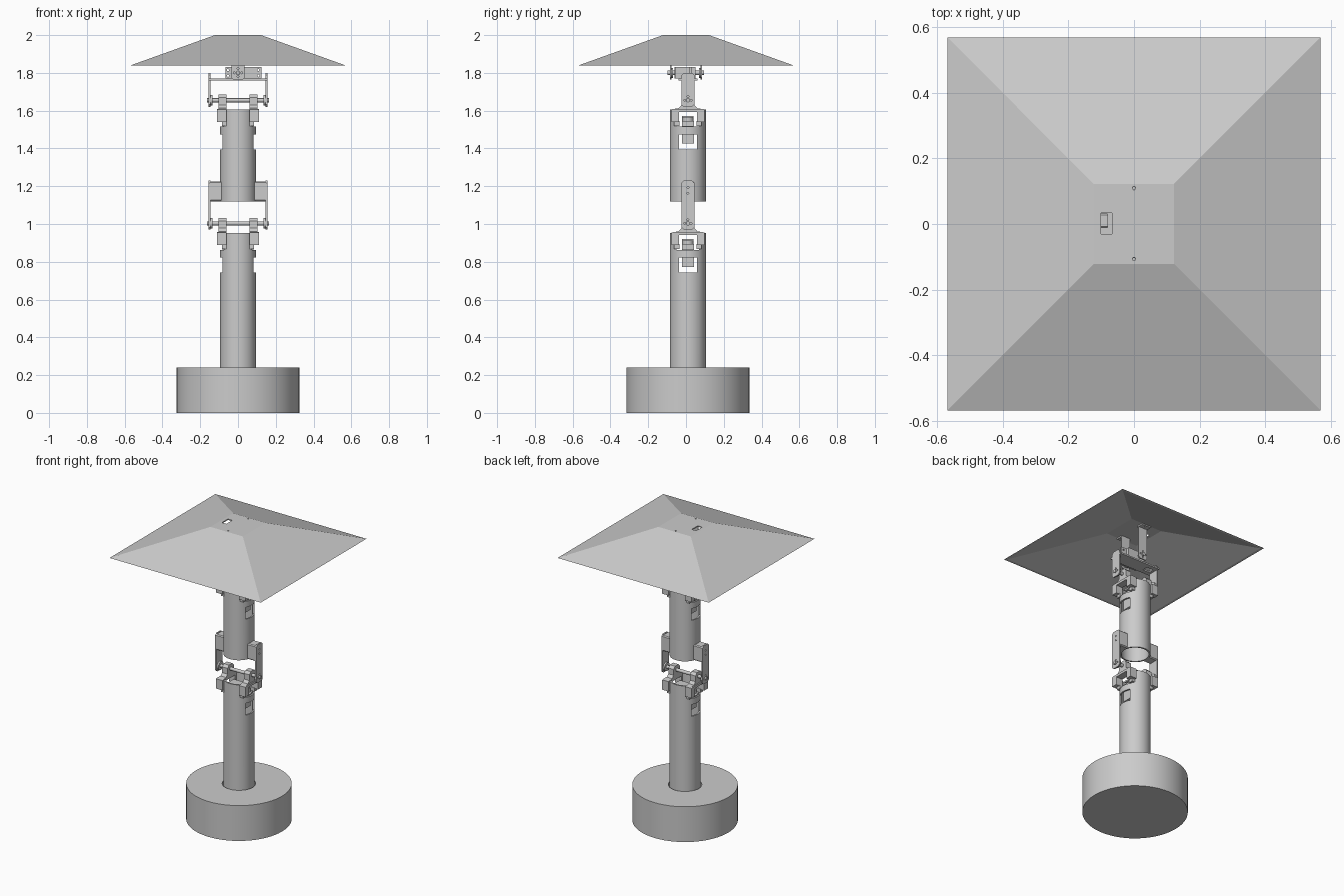
import bpy, bmesh, math
from mathutils import Vector, Matrix

if "Cube" in bpy.data.objects:
    bpy.data.objects.remove(bpy.data.objects["Cube"])

CY = 0.01          # centre line of the column in y
HALF = 0.034       # half width of the bracket arms


def finish(name, bm, smooth=False):
    bmesh.ops.remove_doubles(bm, verts=bm.verts, dist=1e-5)
    bmesh.ops.recalc_face_normals(bm, faces=bm.faces)
    me = bpy.data.meshes.new(name)
    bm.to_mesh(me)
    bm.free()
    ob = bpy.data.objects.new(name, me)
    bpy.context.collection.objects.link(ob)
    if smooth:
        smooth_edges(ob)
    return ob


def activate(ob):
    bpy.ops.object.select_all(action='DESELECT')
    ob.select_set(True)
    bpy.context.view_layer.objects.active = ob


def smooth_edges(ob):
    activate(ob)
    bpy.ops.object.shade_smooth_by_angle(angle=math.radians(30))


def box(name, x0, x1, y0, y1, z0, z1):
    bm = bmesh.new()
    size = Matrix.Diagonal((x1 - x0, y1 - y0, z1 - z0, 1))
    mid = Matrix.Translation(((x0 + x1) / 2, (y0 + y1) / 2, (z0 + z1) / 2))
    bmesh.ops.create_cube(bm, size=1, matrix=mid @ size)
    return finish(name, bm)


def rod(name, a, b, r, n=16):
    a, b = Vector(a), Vector(b)
    d = b - a
    bm = bmesh.new()
    m = Matrix.Translation((a + b) / 2) @ d.to_track_quat('Z', 'Y').to_matrix().to_4x4()
    bmesh.ops.create_cone(bm, cap_ends=True, segments=n, radius1=r, radius2=r, depth=d.length, matrix=m)
    return finish(name, bm, True)


def lathe(name, profile, y=CY, closed=False, n=64):
    bm = bmesh.new()
    rings = [[bm.verts.new((r * math.cos(2 * math.pi * i / n), y + r * math.sin(2 * math.pi * i / n), z))
              for i in range(n)] for r, z in profile]
    pairs = list(zip(rings, rings[1:])) + ([(rings[-1], rings[0])] if closed else [])
    for a, b in pairs:
        for i in range(n):
            j = (i + 1) % n
            bm.faces.new((a[i], a[j], b[j], b[i]))
    bmesh.ops.dissolve_degenerate(bm, edges=bm.edges, dist=1e-6)
    return finish(name, bm)


def prism(name, pts, a, b, axis='x'):
    """Extrude a 2D outline (u, z) from a to b along x or y."""
    bm = bmesh.new()
    co = (lambda t, u, z: (t, u, z)) if axis == 'x' else (lambda t, u, z: (u, t, z))
    v0 = [bm.verts.new(co(a, *p)) for p in pts]
    f = bm.faces.new(v0)
    ext = bmesh.ops.extrude_face_region(bm, geom=[f])
    off = co(b - a, 0, 0)
    bmesh.ops.translate(bm, vec=off, verts=[v for v in ext['geom'] if isinstance(v, bmesh.types.BMVert)])
    return finish(name, bm)


def cut(ob, *cutters):
    for c in cutters:
        m = ob.modifiers.new('cut', 'BOOLEAN')
        m.operation, m.object, m.solver = 'DIFFERENCE', c, 'EXACT'
        activate(ob)
        bpy.ops.object.modifier_apply(modifier=m.name)
        bpy.data.objects.remove(c)


def strip(c, w, z0, z1, ch=0.012):
    """Upright strip outline with clipped corners."""
    return [(c - w + ch, z0), (c + w - ch, z0), (c + w, z0 + ch), (c + w, z1 - ch),
            (c + w - ch, z1), (c - w + ch, z1), (c - w, z1 - ch), (c - w, z0 + ch)]


def side_arm(name, s, z0, z1, zrod):
    arm = prism(name, strip(CY, HALF, z0, z1), s * 0.146, s * 0.155)
    holes = [(CY + dy, zrod + dz) for dy, dz in ((.017, 0), (-.017, 0), (0, .02), (0, .16), (0, .19))]
    cut(arm, *[rod('cutter', (s * .13, y, z), (s * .17, y, z), .005, 10) for y, z in holes if z < z1 - .01])


def column(name, z0, zh):
    """Hollow tube with windows, servo, side lugs and axle; zh is the tube top."""
    t = lathe(name + '_tube', [(.085, z0), (.095, z0), (.095, zh), (.085, zh)], closed=True)
    cut(t, box('cutter', -.2, .2, CY - .048, CY + .048, zh - .21, zh - .13),
        box('cutter', -.2, .2, CY - .06, CY + .06, zh - .09, zh + .05))
    smooth_edges(t)
    # servo inside the tube
    box(name + '_servo', -.065, .065, CY - .032, CY + .032, zh - .18, zh - .06)
    box(name + '_servo_tabs', -.082, .082, CY - .032, CY + .032, zh - .10, zh - .085)
    rod(name + '_servo_horn', (0, CY, zh - .06), (0, CY, zh - .035), .03)
    box(name + '_horn_bar', -.06, .06, CY - .03, CY + .03, zh - .042, zh - .032)
    zr = zh + .05
    half = [(.048, zh - .065), (.088, zh - .065), (.088, zh + .002), (.05, zh + .008),
            (.034, zh + .025), (.034, zr + .014), (.018, zr + .03)]
    lug = [(.048, zh - .012)] + half
    outline = [(CY + u, z) for u, z in lug] + [(CY - u, z) for u, z in reversed(lug)]
    for s, side in ((-1, 'left'), (1, 'right')):
        # saddle arch, with the upper lug narrower than its foot
        saddle = prism(f'{name}_saddle_{side}', outline, s * .062, s * .11)
        cut(saddle, box('cutter', *sorted((s * .102, s * .2)), -.2, .2, zh + .004, zr + .1))
        box(f'{name}_clip_{side}', *sorted((s * .045, s * .085)), CY - .088 + .015, CY - .045, zh - .085, zh - .06)
        box(f'{name}_clip_back_{side}', *sorted((s * .045, s * .085)), CY + .045, CY + .073, zh - .085, zh - .06)
        rod(f'{name}_horn_{side}', (s * .135, CY, zr), (s * .147, CY, zr), .028, 24)
    rod(name + '_axle', (-.165, CY, zr), (.165, CY, zr), .011)


# base with a well for the lower tube
base = lathe('base', [(0, 0), (.325, 0), (.325, .24), (.103, .24), (.103, .03), (0, .03)])
smooth_edges(base)

# two column segments
column('lower', .03, .953)
column('upper', 1.12, 1.605)

# arms carrying the upper tube and the shade bracket
for s, side in ((-1, 'left'), (1, 'right')):
    side_arm('elbow_arm_' + side, s, .97, 1.23, 1.003)
    prism('elbow_block_' + side, strip(CY, HALF, 1.12, 1.225, .006), s * .086, s * .147)
    side_arm('neck_arm_' + side, s, 1.62, 1.80, 1.655)

# neck cross plate with a window
plate = box('neck_plate', -.155, .155, CY - .05, CY + .05, 1.76, 1.77)
cut(plate, box('cutter', -.13, -.08, CY - .02, CY + .02, 1.7, 1.8))

# tilt servo
box('tilt_servo', -.04, .085, -.055, .05, 1.77, 1.832)
tabs = box('tilt_servo_tabs', -.065, .125, .018, .03, 1.77, 1.832)
front_tabs = box('tilt_servo_bracket', -.065, .125, -.062, -.052, 1.77, 1.832)
for t in (tabs, front_tabs):
    cut(t, *[rod('cutter', (x, -.2, z), (x, .2, z), .006, 10) for x in (-.053, .108) for z in (1.785, 1.815)])
rod('tilt_axle', (0, -.098, 1.80), (0, .095, 1.80), .012)

# shade hangers with flanges bent outward under the shade top
for s, side in ((-1, 'front'), (1, 'back')):
    h = prism('shade_hanger_' + side, strip(0, .034, 1.765, 1.992, .01), s * .078, s * .086, 'y')
    cut(h, *[rod('cutter', (x, -.2, z), (x, .2, z), .005, 10)
             for x, z in ((-.02, 1.80), (.02, 1.80), (0, 1.78), (0, 1.822))])
    f = box('hanger_flange_' + side, -.034, .034, *sorted((s * .078, s * .122)), 1.984, 1.993)
    cut(f, rod('cutter', (0, s * .108, 1.9), (0, s * .108, 2.1), .005, 10))
    rod('tilt_horn_' + side, (0, s * .068, 1.80), (0, s * .078, 1.80), .026, 24)

# hollow pyramid shade
bm = bmesh.new()
rings = [[bm.verts.new((sx * h, sy * h, z)) for sx, sy in ((-1, -1), (1, -1), (1, 1), (-1, 1))]
         for h, z in ((.568, 1.84), (.122, 2.0), (.118, 1.993), (.552, 1.84))]
for a, b in zip(rings, rings[1:] + rings[:1]):
    if a is rings[1]:
        continue
    for i in range(4):
        j = (i + 1) % 4
        bm.faces.new((a[i], a[j], b[j], b[i]))
bm.faces.new(rings[1])
bm.faces.new(rings[2])
shade = finish('shade', bm)
cut(shade, box('cutter', -.10, -.067, -.03, .034, 1.9, 2.1),
    *[rod('cutter', (0, y, 1.9), (0, y, 2.1), .005, 12) for y in (-.107, .109)])
